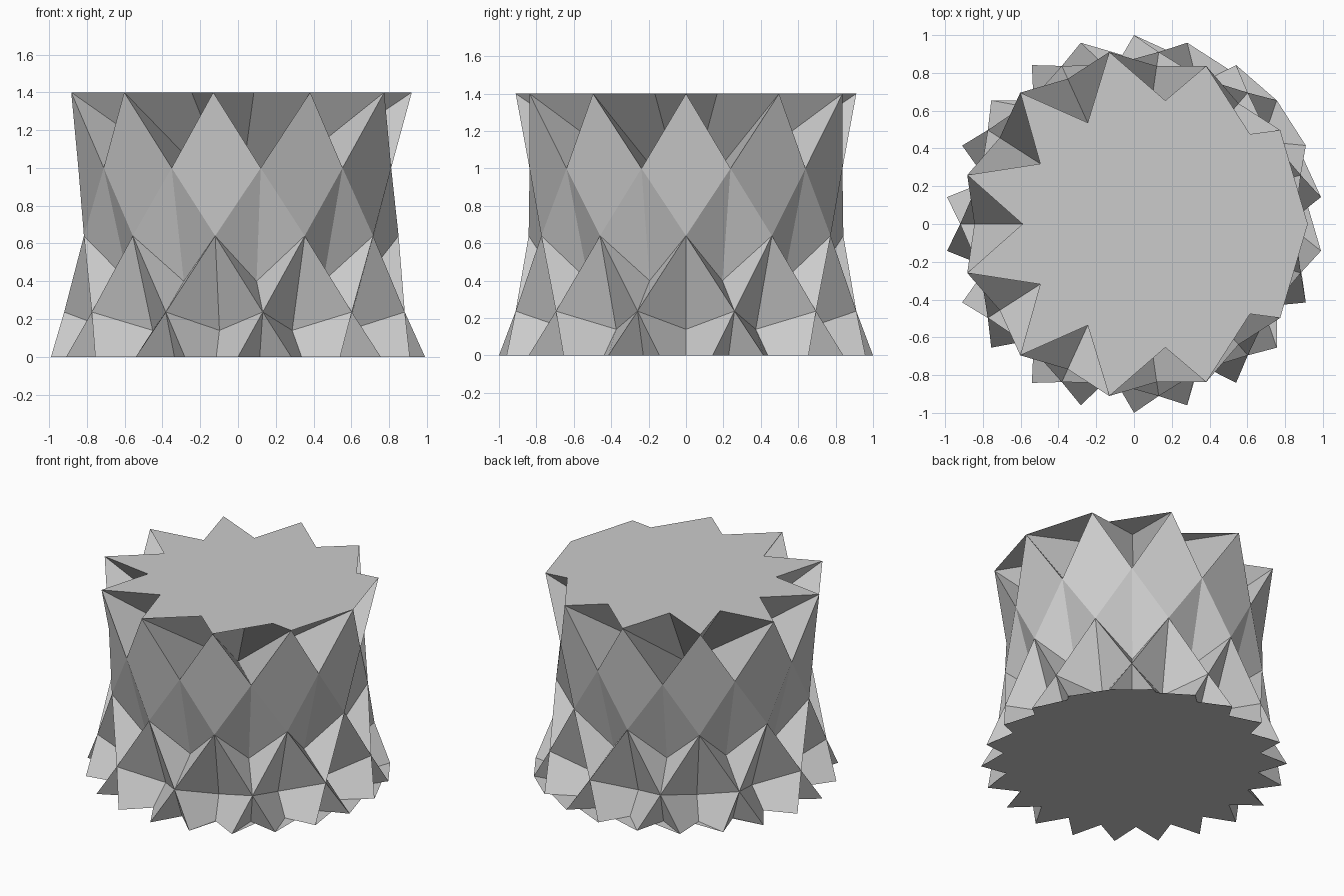
import bpy, bmesh, math

cube = bpy.data.objects.get("Cube")
if cube:
    bpy.data.objects.remove(cube, do_unlink=True)

N = 11                       # folds around the vessel

paper = bpy.data.materials.new("plain grey")
paper.use_nodes = True
grey = (0.6, 0.6, 0.6, 1)
paper.diffuse_color = grey
paper.node_tree.nodes["Principled BSDF"].inputs["Base Color"].default_value = grey

bm = bmesh.new()


def ring(radius, z, offset=0.0, count=N):
    """Ring of vertices; offset is a fraction of one step."""
    s = 2 * math.pi / count
    return [bm.verts.new((radius * math.cos((k + offset) * s),
                          radius * math.sin((k + offset) * s), z))
            for k in range(count)]


# Rings from the rim down: peaks stand out, pits are folded inward
rim_peak = ring(0.92, 1.40)
rim_pit = ring(0.59, 1.40, 0.5)
upper_peak = ring(0.845, 1.0, 0.5)
mid_peak = ring(0.85, 0.64)
mid_pit = ring(0.69, 0.40, 0.5)
low_peak = ring(0.92, 0.237, 0.5)
low_pit = ring(0.69, 0.14)
foot_tip = ring(1.0, 0.0, 0.5, 2 * N)
foot_notch = ring(0.81, 0.0, 0.0, 2 * N)
core = bm.verts.new((0, 0, 0.78))     # the rim folds all meet here


def face(*verts):
    bm.faces.new(verts)


# Folded wall, one sector at a time
for k in range(N):
    n = (k + 1) % N
    p = k - 1
    # deep rim fold: underside of the star, then the ledge below it
    face(rim_peak[k], core, rim_pit[k])
    face(rim_pit[k], core, rim_peak[n])
    face(rim_peak[k], upper_peak[k], core)
    face(core, upper_peak[k], rim_peak[n])
    # upper diamond
    face(upper_peak[p], mid_peak[k], upper_peak[k], rim_peak[k])
    # middle pit
    face(upper_peak[k], mid_peak[k], mid_pit[k])
    face(upper_peak[k], mid_pit[k], mid_peak[n])
    face(mid_peak[k], low_peak[k], mid_pit[k])
    face(mid_pit[k], low_peak[k], mid_peak[n])
    # lower pit
    face(mid_peak[k], low_peak[p], low_pit[k])
    face(mid_peak[k], low_pit[k], low_peak[k])
    # zigzag foot
    a, b = 2 * k, 2 * k + 1
    face(low_pit[k], low_peak[p], foot_tip[a - 1], foot_notch[a])
    face(low_pit[k], foot_notch[a], foot_tip[a], low_peak[k])
    face(low_peak[k], foot_tip[a], foot_notch[b])
    face(low_peak[k], foot_notch[b], foot_tip[b])


def fan_cap(loop, up):
    """Close a star outline with a triangle fan from its first vertex."""
    for u, v in zip(loop[1:], loop[2:]):
        f = bm.faces.new((loop[0], u, v))
        f.normal_update()
        if f.normal.z * up < 0:
            f.normal_flip()


# Top and bottom caps
fan_cap([v for pair in zip(rim_peak, rim_pit) for v in pair], 1)
star = [v for pair in zip(foot_notch, foot_tip) for v in pair]
start = 2 * 2 + 1
fan_cap(star[start:] + star[:start], -1)

mesh = bpy.data.meshes.new("folded_vessel")
bm.to_mesh(mesh)
bm.free()
mesh.materials.append(paper)
vessel = bpy.data.objects.new("folded_vessel", mesh)
bpy.context.collection.objects.link(vessel)
